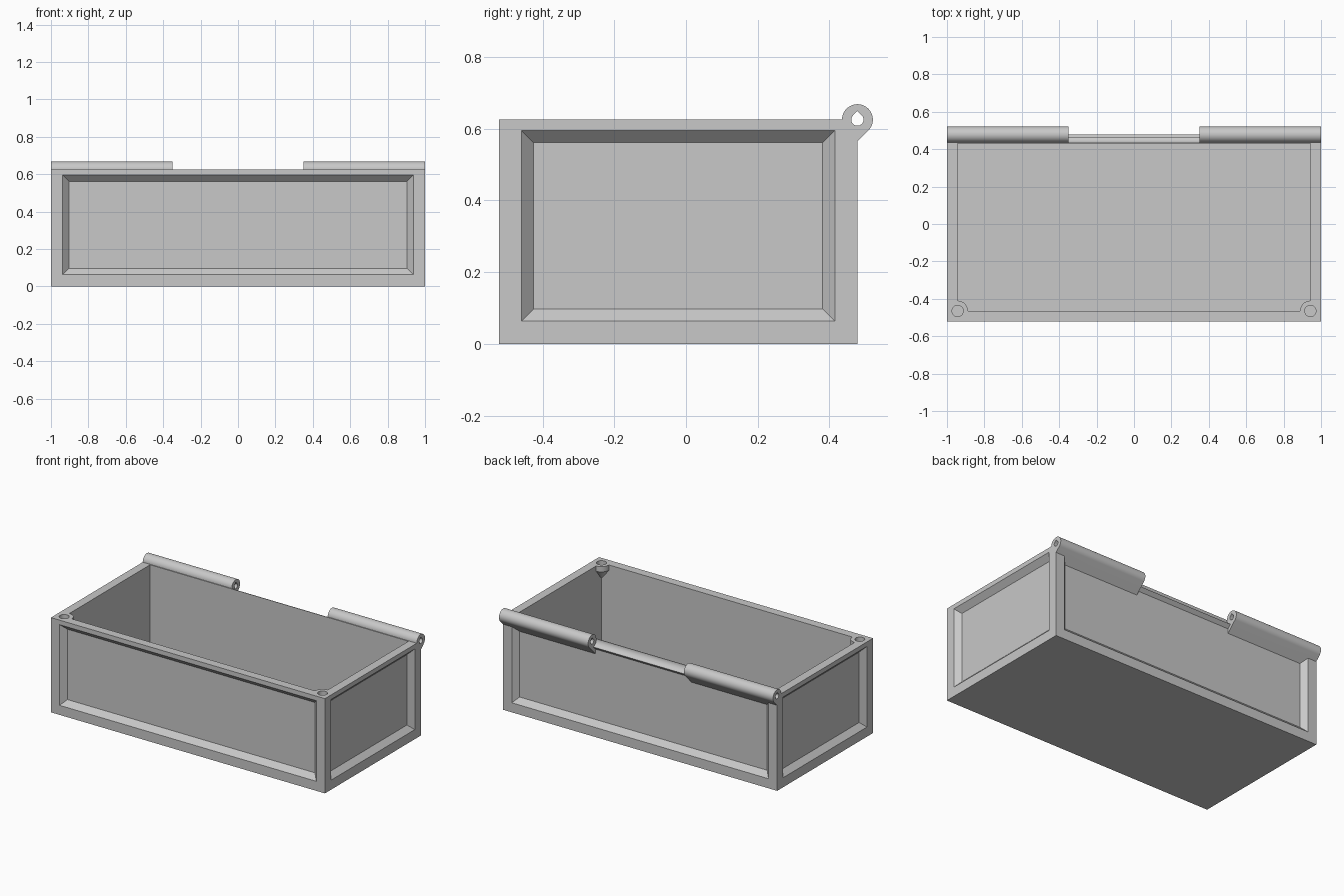
import bpy
import bmesh
import math
from mathutils import Matrix, Vector

old = bpy.data.objects.get("Cube")
if old:
    bpy.data.objects.remove(old, do_unlink=True)

grey = bpy.data.materials.new("plain grey")
grey.use_nodes = True
COLOUR = (0.58, 0.58, 0.58, 1)
grey.diffuse_color = COLOUR
grey.node_tree.nodes["Principled BSDF"].inputs["Base Color"].default_value = COLOUR

# Main dimensions
FRONT, BACK, TOP = -0.522, 0.478, 0.625
WALL, BACK_WALL, FLOOR = 0.057, 0.048, 0.06
MARGIN, TOP_MARGIN, DEPTH = 0.063, 0.03, 0.034
BARREL_R, BARREL_IN = 0.043, 0.35


def loft(name, rings):
    """Closed solid through matching rings of points."""
    bm = bmesh.new()
    loops = [[bm.verts.new(p) for p in ring] for ring in rings]
    n = len(loops[0])
    for a, b in zip(loops, loops[1:]):
        for i in range(n):
            j = (i + 1) % n
            bm.faces.new((a[i], a[j], b[j], b[i]))
    bm.faces.new(loops[0])
    bm.faces.new(loops[-1])
    bmesh.ops.recalc_face_normals(bm, faces=bm.faces[:])
    mesh = bpy.data.meshes.new(name)
    bm.to_mesh(mesh)
    bm.free()
    mesh.materials.append(grey)
    obj = bpy.data.objects.new(name, mesh)
    bpy.context.collection.objects.link(obj)
    return obj


def block(name, lo, hi):
    (x0, y0, z0), (x1, y1, z1) = lo, hi
    return loft(name, [[(x0, y0, z), (x1, y0, z), (x1, y1, z), (x0, y1, z)]
                       for z in (z0, z1)])


def extrude_x(name, profile, x0, x1):
    return loft(name, [[(x, y, z) for y, z in profile] for x in (x0, x1)])


def arc(radius, start, end, steps):
    """Arc in the y-z plane about the hinge axis."""
    angles = [math.radians(start + (end - start) * i / steps) for i in range(steps + 1)]
    return [(BACK + radius * math.cos(a), TOP + radius * math.sin(a)) for a in angles]


def disc(x, y, z, radius, n=48):
    return [(x + radius * math.cos(math.tau * i / n),
             y + radius * math.sin(math.tau * i / n), z) for i in range(n)]


def boolean(target, tool, operation):
    """Apply a boolean and discard its helper."""
    tool.hide_render = True
    mod = target.modifiers.new(operation.lower(), "BOOLEAN")
    mod.operation, mod.solver, mod.object = operation, "EXACT", tool
    bpy.context.view_layer.objects.active = target
    bpy.ops.object.modifier_apply(modifier=mod.name)
    bpy.data.objects.remove(tool, do_unlink=True)


def panel_cutter(centre, angle, half_width):
    """Tapered panel recess, its outward direction being -y before turning."""
    rings = []
    for out in (-DEPTH, 0, 0.02):
        w = half_width - MARGIN + min(out, 0)
        lo, hi = MARGIN - min(out, 0), TOP - TOP_MARGIN + min(out, 0)
        rings.append([(-w, -out, lo), (w, -out, lo), (w, -out, hi), (-w, -out, hi)])
    turn = Matrix.Translation(centre) @ Matrix.Rotation(angle, 4, "Z")
    return loft("panel_cutter", [[turn @ Vector(p) for p in r] for r in rings])


# Open box
case = block("case_body", (-1, FRONT, 0), (1, BACK, TOP))
boolean(case, block("cavity", (WALL - 1, FRONT + WALL, FLOOR),
                    (1 - WALL, BACK - BACK_WALL, TOP + 0.2)), "DIFFERENCE")

# Bevelled panel recesses on all four walls
mid = (FRONT + BACK) / 2
half = (BACK - FRONT) / 2
for centre, angle, width in (((0, FRONT, 0), 0, 1),
                             ((1, mid, 0), math.pi / 2, half),
                             ((0, BACK, 0), math.pi, 1),
                             ((-1, mid, 0), -math.pi / 2, half)):
    boolean(case, panel_cutter(centre, angle, width), "DIFFERENCE")

# Clearance groove between the hinge barrels
boolean(case, extrude_x("groove", arc(0.044, 0, 352.5, 47),
                        -BARREL_IN, BARREL_IN), "DIFFERENCE")

# Hinge barrels with a sloped support running into the back wall
profile = arc(BARREL_R, -45, 180, 36)
tangent_y, tangent_z = profile[0]
inner_y = BACK - DEPTH - 0.006
profile += [(inner_y, TOP - 0.004), (inner_y, tangent_z - (tangent_y - inner_y))]
for x0, x1 in ((-1, -BARREL_IN), (BARREL_IN, 1)):
    boolean(case, extrude_x("hinge_barrel", profile, x0, x1), "UNION")

# Teardrop pin hole along the hinge
hole = arc(0.017, 135, 405, 32) + [(BACK, TOP + 0.017 * math.sqrt(2))]
boolean(case, extrude_x("pin_hole", hole, -1.1, 1.1), "DIFFERENCE")

# Front corner bosses, tapering down into the corner, with round sockets
for side in (-1, 1):
    x, y = side * (1 - WALL), FRONT + WALL
    boss = loft("corner_boss", [disc(x, y, TOP - 0.1, 0.004),
                                disc(x, y, TOP - 0.035, 0.055),
                                disc(x, y, TOP, 0.055)])
    # Keep only the part of the boss inside the case
    keep = block("keep", (min(x - side * 0.1, x + side * 0.01), y - 0.01, 0.3),
                 (max(x - side * 0.1, x + side * 0.01), y + 0.1, TOP + 0.1))
    boolean(boss, keep, "INTERSECT")
    boolean(case, boss, "UNION")
    socket = loft("socket", [disc(x, y, TOP - 0.028, 0.03), disc(x, y, TOP + 0.05, 0.03)])
    boolean(case, socket, "DIFFERENCE")

# Smooth the barrels and bosses, keep the box edges crisp
bpy.ops.object.select_all(action="DESELECT")
case.select_set(True)
bpy.context.view_layer.objects.active = case
bpy.ops.object.shade_smooth_by_angle(angle=math.radians(25))
